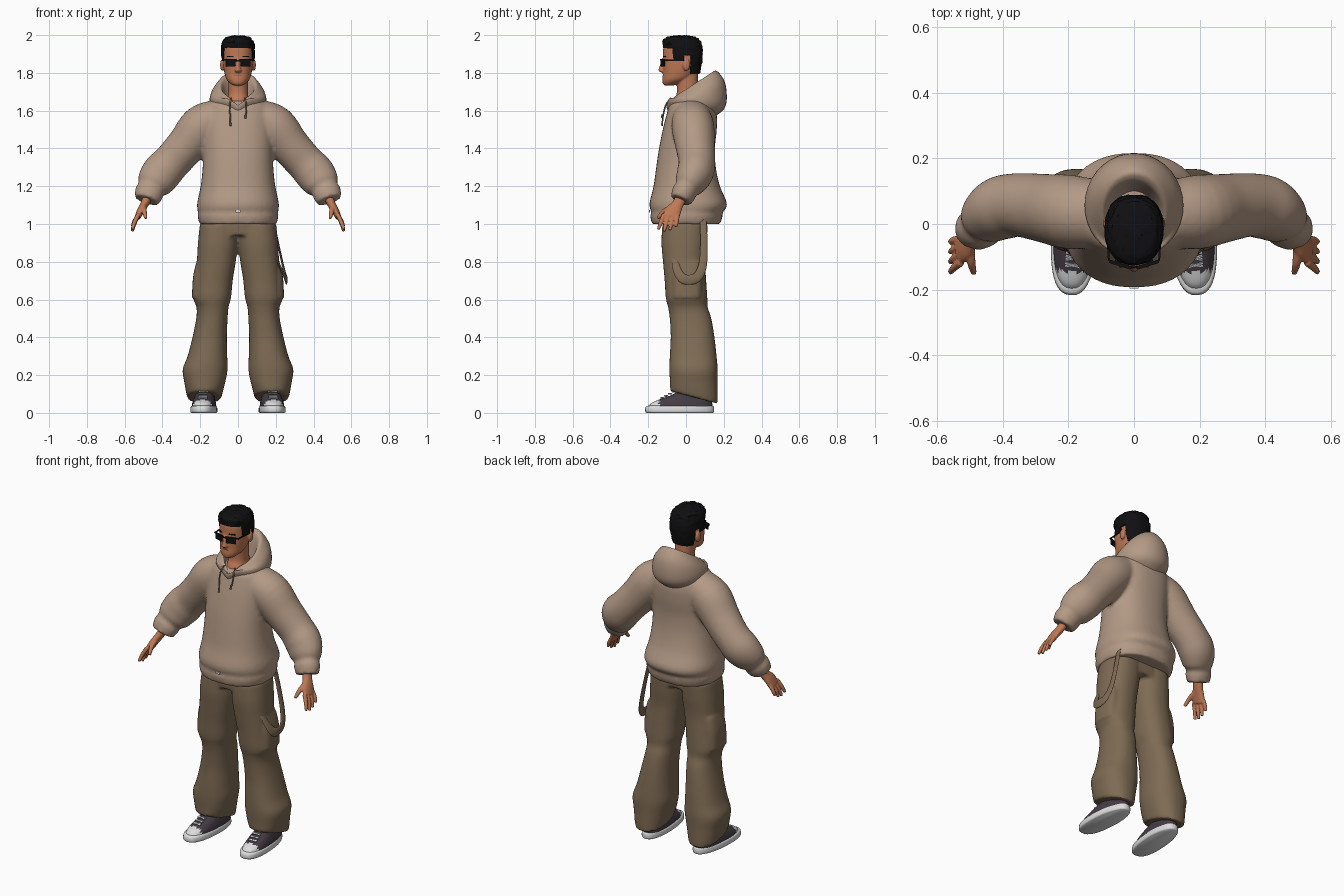
import bpy, bmesh, math, random
from mathutils import Vector, Matrix

random.seed(4)
if "Cube" in bpy.data.objects:
    bpy.data.objects.remove(bpy.data.objects["Cube"])
X, Y = Vector((1, 0, 0)), Vector((0, 1, 0))


def material(name, r, g, b):
    m = bpy.data.materials.new(name)
    m.use_nodes = True
    m.diffuse_color = (r, g, b, 1)
    bsdf = next(n for n in m.node_tree.nodes if n.type == 'BSDF_PRINCIPLED')
    bsdf.inputs["Base Color"].default_value = (r, g, b, 1)
    bsdf.inputs["Roughness"].default_value = 0.8
    return m


BEIGE = material("hoodie beige", .45, .32, .235)
CORD = material("cord taupe", .25, .17, .12)
KHAKI = material("trouser khaki", .21, .147, .088)
SKIN = material("skin", .52, .19, .09)
LIP = material("lip", .38, .12, .07)
BLACK = material("black", .005, .005, .006)
CANVAS = material("shoe canvas", .06, .045, .058)
WHITE = material("rubber white", .72, .72, .72)


def dense(rows, k=5):
    """Smooth interpolation through a list of equal-length rows."""
    out = []
    for i in range(len(rows) - 1):
        a, b, c, d = (rows[max(0, min(len(rows) - 1, i + j))] for j in (-1, 0, 1, 2))
        for s in range(k):
            t = s / k
            out.append([q + .5 * t * (r - p + t * (2 * p - 5 * q + 4 * r - s2 + t * (3 * (q - r) + s2 - p)))
                        for p, q, r, s2 in zip(a, b, c, d)])
    return out + [list(rows[-1])]


def ring(c, u, v, power=2.0, n=36):
    pts = []
    for i in range(n):
        a = 2 * math.pi * i / n
        ca, sa = math.cos(a), math.sin(a)
        pts.append(c + u * math.copysign(abs(ca) ** (2 / power), ca)
                   + v * math.copysign(abs(sa) ** (2 / power), sa))
    return pts


def stack(rows, power=2.2, k=5):
    """Rings along z; rows are x, y, z, half width, half depth, rear lift."""
    rows = [tuple(r) + (0,) * (6 - len(r)) for r in rows]
    return [ring(Vector(r[:3]), X * r[3], Vector((0, r[4], r[5])), power) for r in dense(rows, k)]


def tube(rows, ref=Y, k=4, n=20):
    """Rings along a path; rows are x, y, z, radius across, radius along ref."""
    d = dense(rows, k)
    pos = [Vector(r[:3]) for r in d]
    out = []
    for i, r in enumerate(d):
        t = (pos[min(i + 1, len(d) - 1)] - pos[max(i - 1, 0)]).normalized()
        u = t.cross(ref).normalized()
        out.append(ring(pos[i], u * r[3], t.cross(u) * r[4], n=n))
    return out


def loft(bm, rings):
    vs = [[bm.verts.new(p) for p in r] for r in rings]
    n = len(vs[0])
    for a, b in zip(vs, vs[1:]):
        for i in range(n):
            bm.faces.new((a[i], a[(i + 1) % n], b[(i + 1) % n], b[i]))
    bm.faces.new(vs[0])
    bm.faces.new(vs[-1])


def box(bm, loc, size, yaw=0, pitch=0):
    m = (Matrix.Translation(loc) @ Matrix.Rotation(yaw, 4, 'Z') @ Matrix.Rotation(pitch, 4, 'X')
         @ Matrix.Diagonal((*size, 1)))
    bmesh.ops.create_cube(bm, size=1, matrix=m)


def ball(bm, loc, size):
    m = Matrix.Translation(loc) @ Matrix.Diagonal((*size, 1))
    bmesh.ops.create_uvsphere(bm, u_segments=20, v_segments=12, radius=1, matrix=m)


def finish(name, bm, *mats, side=1, voxel=0, smooth=4):
    """Turn the bmesh into an object, optionally fusing its pieces."""
    for v in bm.verts:
        v.co.x *= side
    bmesh.ops.recalc_face_normals(bm, faces=bm.faces)
    for f in bm.faces:
        f.smooth = True
    for e in bm.edges:
        e.smooth = len(e.link_faces) == 2 and e.calc_face_angle(0) < math.radians(45)
    me = bpy.data.meshes.new(name)
    bm.to_mesh(me)
    bm.free()
    for m in mats:
        me.materials.append(m)
    ob = bpy.data.objects.new(name, me)
    bpy.context.collection.objects.link(ob)
    if voxel:
        r = ob.modifiers.new("Fuse", 'REMESH')
        r.mode, r.voxel_size, r.use_smooth_shade = 'VOXEL', voxel, True
        s = ob.modifiers.new("Relax", 'SMOOTH')
        s.factor, s.iterations = .5, smooth
    return ob


def mirrored(rings):
    return [[Vector((-p.x, p.y, p.z)) for p in r] for r in rings]


# Hoodie: body with hem band, and puffed sleeves with cuffs
bm = bmesh.new()
loft(bm, stack([(0, 0, 1.0, .205, .182), (0, .003, 1.045, .215, .192), (0, .005, 1.06, .211, .188),
                (0, .012, 1.105, .217, .206), (0, .004, 1.2, .198, .176), (0, 0, 1.3, .187, .158),
                (0, .005, 1.4, .185, .148), (0, .02, 1.5, .187, .143), (0, .03, 1.58, .182, .133),
                (0, .03, 1.635, .158, .115), (0, .035, 1.66, .12, .085)], 2.3))
sleeve = tube([(.1, .03, 1.572, .094, .1), (.19, .036, 1.515, .117, .113), (.27, .048, 1.42, .106, .105),
               (.35, .058, 1.33, .101, .097), (.405, .048, 1.27, .106, .097), (.445, .018, 1.213, .094, .08),
               (.46, .003, 1.186, .072, .062), (.47, -.01, 1.165, .077, .066),
               (.484, -.028, 1.125, .066, .056)], n=32)
loft(bm, sleeve)
loft(bm, mirrored(sleeve))
finish("hoodie", bm, BEIGE, voxel=.011)

# Plain hem tab
bm = bmesh.new()
box(bm, (0, -.193, 1.068), (.026, .006, .012))
finish("hem_tab", bm, WHITE)

# Hood lying open behind the neck, dipping to a notch at the throat
bm = bmesh.new()
loft(bm, stack([(0, .03, 1.60, .125, .125, -.03), (0, .05, 1.63, .146, .152, -.02),
                (0, .058, 1.665, .15, .158, 0), (0, .06, 1.705, .137, .146, .045),
                (0, .046, 1.735, .108, .124, .07), (0, .036, 1.735, .092, .108, .072),
                (0, .028, 1.705, .08, .095, .065), (0, .02, 1.61, .06, .075, .02)], 2.0))
for v in bm.verts:
    if v.co.y < -.02 and v.co.z > 1.63:
        v.co.z -= .035 * max(0, 1 - abs(v.co.x) / .055)
finish("hood", bm, BEIGE)

# Drawstrings
for s, end in ((-1, 1.52), (1, 1.56)):
    bm = bmesh.new()
    loft(bm, tube([(.035, -.08, 1.668, .004, .004), (.044, -.107, 1.63, .004, .004),
                   (.042, -.12, 1.58, .004, .004), (.04, -.125, end + .02, .004, .004),
                   (.04, -.128, end, .006, .006)], n=8))
    finish("drawstring", bm, CORD, side=s)

# Wide trousers with cargo pockets
bm = bmesh.new()
loft(bm, stack([(0, -.005, 1.1, .185, .11), (0, -.007, 1.0, .195, .116), (0, -.007, .94, .195, .114)], 2.5))
leg = stack([(.1, -.005, 1.0, .102, .12), (.106, -.01, .9, .106, .12), (.115, -.01, .8, .103, .112),
             (.128, -.003, .7, .1, .11), (.137, .003, .61, .1, .11), (.135, .01, .56, .085, .105),
             (.138, .024, .5, .083, .11), (.15, .035, .4, .091, .116), (.162, .038, .3, .105, .124),
             (.174, .04, .23, .119, .128), (.176, .041, .16, .108, .126), (.178, .042, .11, .097, .126, -.02),
             (.178, .043, .082, .09, .124, -.033)], 2.3)
pocket = stack([(.17, .005, .8, .05, .075), (.182, .005, .72, .056, .08), (.186, .005, .61, .058, .08)], 3)
for part in (leg, pocket):
    loft(bm, part)
    loft(bm, mirrored(part))
finish("trousers", bm, KHAKI, voxel=.009, smooth=4)

# Loose strap looping from the left hip to the thigh
bm = bmesh.new()
loft(bm, tube([(.185, .09, 1.03, .018, .005), (.212, .095, .9, .019, .005), (.238, .088, .78, .022, .006),
               (.254, .055, .715, .026, .006), (.254, -.01, .708, .026, .006), (.235, -.045, .75, .022, .006),
               (.2, -.06, .82, .018, .005)], ref=X, n=12))
finish("hip_strap", bm, KHAKI)

for s in (1, -1):
    # Hand: wrist, palm, four fingers and a thumb
    bm = bmesh.new()
    loft(bm, tube([(.475, -.02, 1.15, .026, .032), (.495, -.043, 1.105, .022, .031),
                   (.515, -.067, 1.07, .02, .043), (.532, -.082, 1.035, .016, .043)]))
    for i in range(4):
        y, reach = -.117 + .024 * i, (.064, .074, .068, .05)[i]
        loft(bm, tube([(.527, y, 1.05, .012, .012), (.548, y - .016 + .004 * i, 1.04 - reach * .5, .0115, .0115),
                       (.56, y - .03 + .007 * i, 1.035 - reach, .0085, .0085)], n=12))
    loft(bm, tube([(.5, -.065, 1.09, .015, .015), (.496, -.115, 1.068, .0135, .0135),
                   (.488, -.15, 1.03, .009, .009)], ref=X, n=12))
    finish("hand", bm, SKIN, side=s, voxel=.0045, smooth=3)

    # Shoe: rubber sole, canvas upper with pale toe cap, laces
    turn = Matrix.Translation((.178, 0, 0)) @ Matrix.Rotation(math.radians(4), 4, 'Z')
    bm = bmesh.new()
    loft(bm, stack([(0, -.032, 0, .064, .176), (0, -.034, .008, .07, .183), (0, -.033, .032, .068, .181),
                    (0, -.03, .038, .06, .17)], 2.5, 3))
    for v in bm.verts:
        v.co.x *= 1 - .9 * max(0, v.co.y)
    bm.transform(turn)
    finish("shoe_sole", bm, WHITE, side=s)
    bm = bmesh.new()
    loft(bm, stack([(0, -.03, .03, .064, .172), (0, -.022, .052, .061, .161), (0, 0, .075, .055, .132),
                    (0, .03, .1, .048, .095), (0, .05, .14, .042, .07)], 2.4))
    for f in bm.faces:
        f.material_index = int(f.calc_center_median().y < -.145)
    bm.transform(turn)
    finish("shoe_upper", bm, CANVAS, WHITE, side=s)
    bm = bmesh.new()
    for i in range(4):
        for yaw in (.25, -.25):
            box(bm, (0, -.125 + .02 * i, .078 + .0115 * i), (.05, .006, .008), yaw, .5)
    bm.transform(turn)
    finish("shoe_laces", bm, WHITE, side=s)

# Head with neck, nose and ears
bm = bmesh.new()
loft(bm, stack([(0, -.09, 1.733, .02, .022), (0, -.08, 1.742, .038, .042), (0, -.055, 1.765, .06, .07),
                (0, -.032, 1.8, .072, .09), (0, -.025, 1.84, .078, .098), (0, -.02, 1.89, .081, .102),
                (0, -.02, 1.94, .078, .098), (0, -.02, 1.975, .055, .07), (0, -.02, 1.986, .015, .02)], 2.2))
loft(bm, stack([(0, .01, 1.59, .06, .088), (0, .008, 1.655, .058, .074), (0, .01, 1.7, .052, .058),
                (0, .005, 1.8, .055, .058)]))
loft(bm, stack([(0, -.118, 1.872, .009, .012), (0, -.126, 1.835, .011, .014), (0, -.128, 1.812, .018, .018),
                (0, -.121, 1.803, .013, .012)], 2))
for s in (1, -1):
    ball(bm, (s * .083, .002, 1.842), (.012, .02, .032))
finish("head", bm, SKIN, voxel=.005, smooth=3)

bm = bmesh.new()
ball(bm, (0, -.116, 1.788), (.023, .008, .0035))
ball(bm, (0, -.115, 1.781), (.019, .008, .0035))
finish("lips", bm, LIP)


# Short cropped hair, trimmed along a hairline
def hairline(y):
    return 1.935 if y < -.07 else 1.87 if y < -.022 else 1.885 if y < .022 else 1.80


bm = bmesh.new()
loft(bm, stack([(0, .0, 1.78, .066, .07), (0, -.01, 1.83, .081, .09), (0, -.013, 1.89, .088, .102),
                (0, -.018, 1.94, .088, .104), (0, -.024, 1.97, .08, .098), (0, -.025, 1.989, .06, .075),
                (0, -.022, 1.997, .02, .025)], 2.25))
low = [f for f in bm.faces if f.calc_center_median().z < hairline(f.calc_center_median().y)]
bmesh.ops.delete(bm, geom=low, context='FACES')
for v in bm.verts:
    d = random.uniform(-.0025, .003)
    v.co += Vector((v.co.x * 10 * d, (v.co.y + .02) * 10 * d, min(d, .003)))
hair = finish("hair", bm, BLACK)
shell = hair.modifiers.new("Thickness", 'SOLIDIFY')
shell.thickness, shell.offset = .012, -1

# Sunglasses: lenses, brows, bridge and temples
bm = bmesh.new()
box(bm, (0, -.131, 1.864), (.03, .006, .007))
for s in (1, -1):
    box(bm, (s * .04, -.124, 1.853), (.056, .008, .036), s * .3)
    box(bm, (s * .042, -.124, 1.87), (.072, .01, .007), s * .3)
    box(bm, (s * .08, -.053, 1.866), (.006, .12, .008), s * -.06)
bmesh.ops.bevel(bm, geom=bm.edges[:], offset=.002, segments=2, affect='EDGES')
finish("sunglasses", bm, BLACK)

# Eyebrows
bm = bmesh.new()
for s in (1, -1):
    box(bm, (s * .04, -.114, 1.886), (.036, .008, .006), s * .28)
finish("eyebrows", bm, BLACK)
